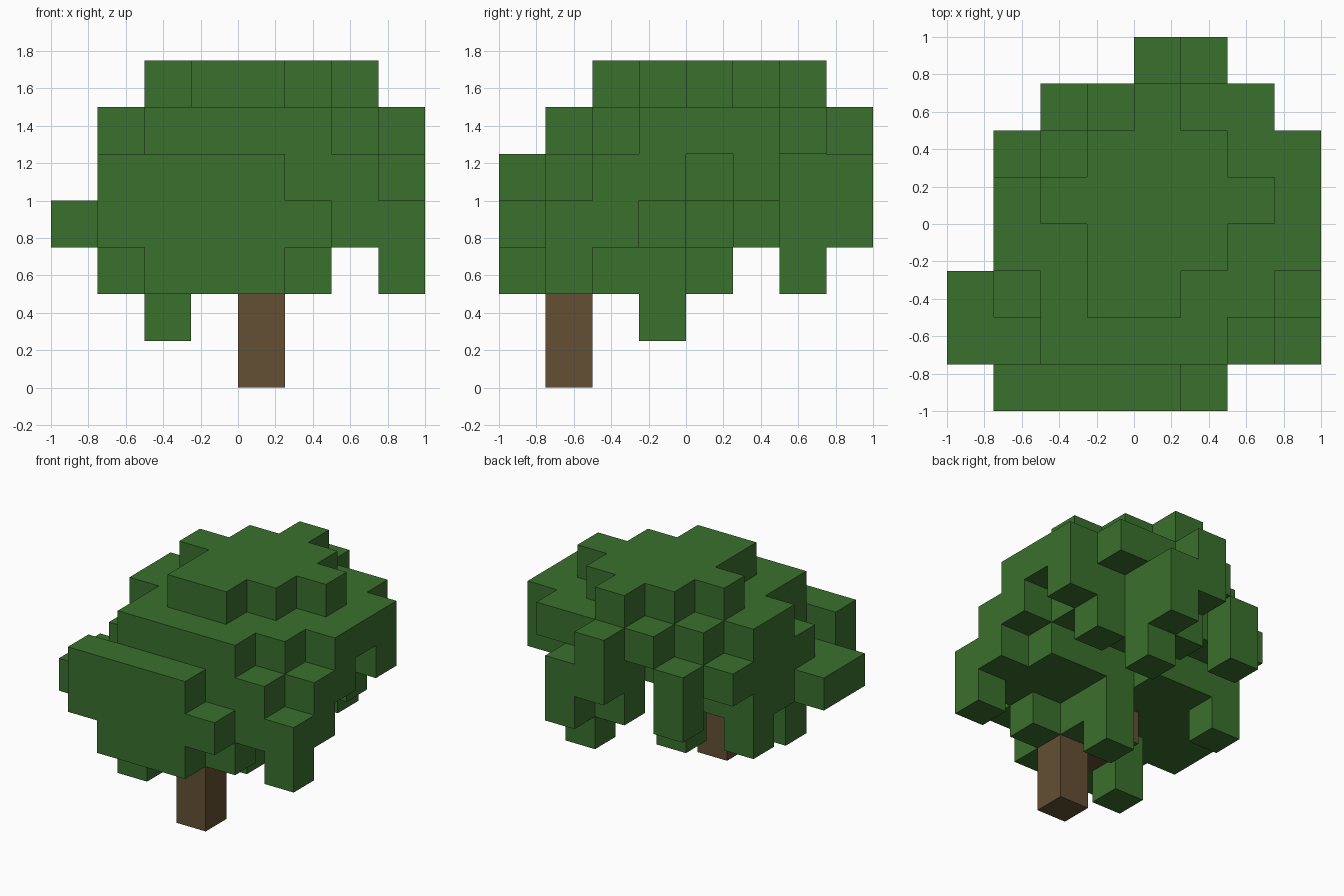
import bpy
import bmesh
from mathutils import Vector

if "Cube" in bpy.data.objects:
    bpy.data.objects.remove(bpy.data.objects["Cube"], do_unlink=True)

CELL = 0.25
EMPTY = "........"

# Floor plans of each layer, bottom to top; rows run from back to front.
# T = trunk wood, # = leaves
LAYERS = [
    [EMPTY, EMPTY, EMPTY, EMPTY, EMPTY, EMPTY, "....T...", EMPTY],
    [EMPTY, EMPTY, EMPTY, EMPTY, "....#...", EMPTY, "..#.T...", EMPTY],
    [EMPTY,
     ".....#..",
     EMPTY,
     ".#......",
     "....#...",
     "...T#...",
     "..#TT#.#",
     "..###..."],
    [".....#..",
     "..#.##..",
     "......#.",
     ".###....",
     ".######.",
     "########",
     "########",
     ".#####.."],
    ["....##..",
     "..#.##..",
     ".#######",
     ".######.",
     ".#######",
     ".#######",
     "..#####.",
     ".####..."],
    ["....#...",
     "...####.",
     "..######",
     ".#######",
     ".#######",
     "..#####.",
     "..####..",
     EMPTY],
    [EMPTY,
     "....#...",
     "...###..",
     "..#####.",
     "...###..",
     "...##...",
     EMPTY, EMPTY],
]


def make_material(name, color):
    mat = bpy.data.materials.new(name)
    mat.use_nodes = True
    mat.diffuse_color = color
    for node in mat.node_tree.nodes:
        if node.type == "BSDF_PRINCIPLED":
            node.inputs["Base Color"].default_value = color
            node.inputs["Roughness"].default_value = 1.0
    return mat


# Occupied cells and their kind
cells = {}
for k, plan in enumerate(LAYERS):
    for j, row in enumerate(reversed(plan)):
        for i, kind in enumerate(row):
            if kind != ".":
                cells[(i, j, k)] = kind


def build_part(name, kind, mat):
    """Skin the outer faces of all blocks of one kind."""
    bm = bmesh.new()
    half = len(EMPTY) / 2
    for cell, cell_kind in cells.items():
        if cell_kind != kind:
            continue
        centre = Vector(cell) + Vector((0.5 - half, 0.5 - half, 0.5))
        for axis in range(3):
            for sign in (-1, 1):
                step = [0, 0, 0]
                step[axis] = sign
                if tuple(c + s for c, s in zip(cell, step)) in cells:
                    continue
                n = Vector(step)
                u = Vector([float(a == (axis + 1) % 3) for a in range(3)])
                v = n.cross(u)
                corners = [n - u - v, n + u - v, n + u + v, n - u + v]
                bm.faces.new([bm.verts.new((centre + c / 2) * CELL)
                              for c in corners])
    bmesh.ops.remove_doubles(bm, verts=bm.verts[:], dist=CELL / 100)
    mesh = bpy.data.meshes.new(name)
    bm.to_mesh(mesh)
    bm.free()
    mesh.materials.append(mat)
    obj = bpy.data.objects.new(name, mesh)
    bpy.context.scene.collection.objects.link(obj)
    return obj


leaf_green = make_material("leaf_green", (0.042, 0.160, 0.026, 1))
bark_brown = make_material("bark_brown", (0.127, 0.080, 0.033, 1))

build_part("trunk", "T", bark_brown)
build_part("foliage", "#", leaf_green)
